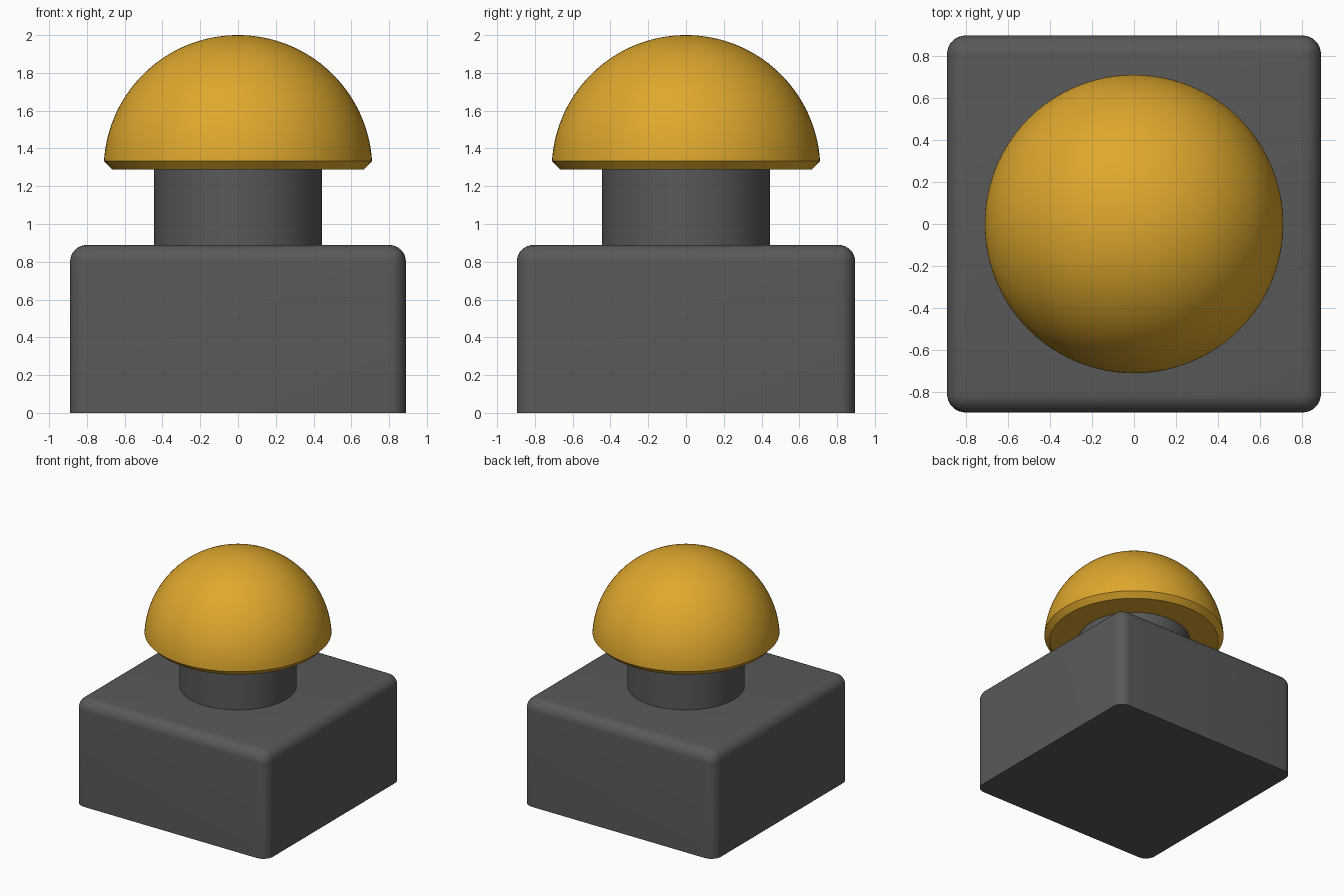
import bpy, bmesh, math

if "Cube" in bpy.data.objects:
    bpy.data.objects.remove(bpy.data.objects["Cube"])


def material(name, color):
    m = bpy.data.materials.new(name)
    m.diffuse_color = color
    m.use_nodes = True
    m.node_tree.nodes["Principled BSDF"].inputs["Base Color"].default_value = m.diffuse_color
    return m


def finish(bm, name, mat):
    bmesh.ops.recalc_face_normals(bm, faces=bm.faces)
    mesh = bpy.data.meshes.new(name)
    bm.to_mesh(mesh)
    bm.free()
    obj = bpy.data.objects.new(name, mesh)
    bpy.context.collection.objects.link(obj)
    mesh.materials.append(mat)
    bpy.ops.object.select_all(action='DESELECT')
    obj.select_set(True)
    bpy.context.view_layer.objects.active = obj
    bpy.ops.object.shade_smooth_by_angle(angle=math.radians(30))
    return obj


def lathe(name, profile, mat, steps=96):
    """Spin an (r, z) profile that starts and ends on the axis."""
    bm = bmesh.new()
    verts = [bm.verts.new((r, 0, z)) for r, z in profile]
    edges = [bm.edges.new(pair) for pair in zip(verts, verts[1:])]
    bmesh.ops.spin(bm, geom=verts + edges, cent=(0, 0, 0), axis=(0, 0, 1),
                   angle=math.tau, steps=steps)
    bmesh.ops.remove_doubles(bm, verts=bm.verts, dist=1e-4)
    return finish(bm, name, mat)


dark = material("dark_grey", (0.1, 0.1, 0.1, 1))
gold = material("gold", (0.73, 0.39, 0.026, 1))

# Base block: rounded top and side edges, sharp flat underside
W, D, H = 1.778, 1.792, 0.889
bm = bmesh.new()
bmesh.ops.create_cube(bm, size=1)
for v in bm.verts:
    v.co = (v.co.x * W, v.co.y * D, (v.co.z + 0.5) * H)
rounded = [e for e in bm.edges if max(v.co.z for v in e.verts) > 0.1]
bmesh.ops.bevel(bm, geom=rounded, offset=0.089, offset_type='OFFSET',
                segments=8, profile=0.5, affect='EDGES', clamp_overlap=True)
finish(bm, "base_block", dark)

# Neck cylinder
lathe("neck", [(0, 0.87), (0.444, 0.87), (0.444, 1.30), (0, 1.30)], dark)

# Domed cap with a chamfered lower rim
R, CZ, RIM_Z = 0.711, 1.289, 1.333
start = math.asin((RIM_Z - CZ) / R)
N = 32
angles = [start + (math.pi / 2 - start) * i / N for i in range(N)]
dome = [(R * math.cos(a), CZ + R * math.sin(a)) for a in angles]
lathe("dome_cap", [(0, CZ), (0.667, CZ)] + dome + [(0, CZ + R)], gold)
